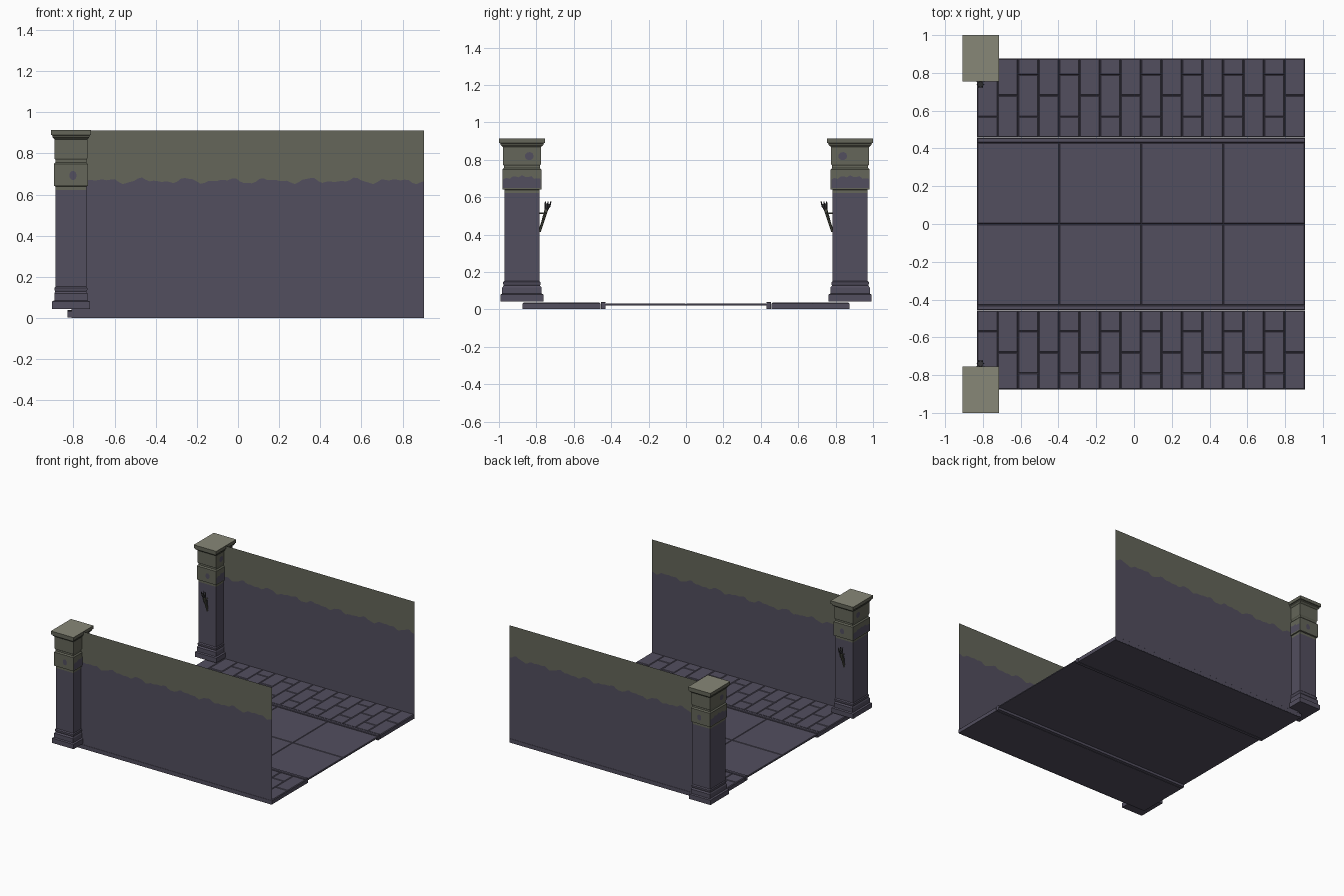
import bpy, bmesh, math
from mathutils import Vector

if "Cube" in bpy.data.objects:
    bpy.data.objects.remove(bpy.data.objects["Cube"])


def material(name, col):
    m = bpy.data.materials.new(name)
    m.diffuse_color = (*col, 1)
    m.use_nodes = True
    m.node_tree.nodes["Principled BSDF"].inputs["Base Color"].default_value = m.diffuse_color
    return m


STONE = material("purple stone", (0.085, 0.077, 0.113))
MOSS = material("olive moss", (0.128, 0.133, 0.100))
CAP = material("pale moss", (0.245, 0.245, 0.185))
IRON = material("dark iron", (0.035, 0.034, 0.038))
CX, CY = -0.8125, 0.8775      # pillar centre


def make(name, bm, mats, fix=True):
    if fix:
        bmesh.ops.recalc_face_normals(bm, faces=bm.faces)
    me = bpy.data.meshes.new(name)
    bm.to_mesh(me)
    bm.free()
    for m in mats:
        me.materials.append(m)
    ob = bpy.data.objects.new(name, me)
    bpy.context.collection.objects.link(ob)
    return ob


def loft(bm, rings, mat=lambda z: 0):
    """Join equal-length point rings and close both ends."""
    vs = [[bm.verts.new(p) for p in r] for r in rings]
    n = len(vs[0])
    for a, b in zip(vs, vs[1:]):
        for i in range(n):
            f = bm.faces.new((a[i], a[(i + 1) % n], b[(i + 1) % n], b[i]))
            f.material_index = mat(f.calc_center_median().z)
    for r in (vs[0], vs[-1]):
        f = bm.faces.new(r)
        f.material_index = mat(r[0].co.z)


def rect(x0, x1, y0, y1, z):
    return [(x0, y0, z), (x1, y0, z), (x1, y1, z), (x0, y1, z)]


def slab(bm, x0, x1, y0, y1, z0, z1, c=0.005):
    """Block with chamfered upper edges, leaving a V groove to its neighbour."""
    loft(bm, [rect(x0, x1, y0, y1, z0), rect(x0, x1, y0, y1, z1 - c),
              rect(x0 + c, x1 - c, y0 + c, y1 - c, z1)])


def tube(bm, p, q, r0, r1, n=6):
    p, q = Vector(p), Vector(q)
    d = (q - p).normalized()
    u = d.cross(Vector((1, 0, 0)))
    if u.length < 0.1:
        u = d.cross(Vector((0, 0, 1)))
    u.normalize()
    v = d.cross(u)
    ang = [2 * math.pi * i / n for i in range(n)]
    loft(bm, [[c + r * (u * math.cos(a) + v * math.sin(a)) for a in ang]
              for c, r in ((p, r0), (q, r1))])


def border(x):
    """Wavy lower limit of the moss."""
    return (0.667 + 0.009 * math.sin(x * 31) + 0.006 * math.sin(x * 53 + 1)
            + 0.004 * math.sin(x * 97))


def floor():
    # road slabs
    bm = bmesh.new()
    w = 1.735 / 4
    for i in range(4):
        for y in (-0.43, 0):
            slab(bm, -0.83 + i * w, -0.83 + (i + 1) * w, y, y + 0.43, 0.022, 0.033, 0.004)
    make("road_slabs", bm, [STONE])


def walkway(side, s):
    # running-bond bricks
    bm = bmesh.new()
    w = 1.735 / 16
    for i in range(16):
        cuts = [0.458, 0.68, 0.875] if i % 2 else [0.458, 0.568, 0.79, 0.875]
        for a, b in zip(cuts, cuts[1:]):
            y0, y1 = sorted((a * s, b * s))
            slab(bm, -0.83 + i * w, -0.83 + (i + 1) * w, y0, y1, 0.003, 0.036)
    make(side + "_walkway_bricks", bm, [STONE])
    # curb
    bm = bmesh.new()
    y0, y1 = sorted((0.43 * s, 0.455 * s))
    slab(bm, -0.83, 0.905, y0, y1, 0.003, 0.04, 0.003)
    make(side + "_curb", bm, [STONE])


def wall(side, s):
    # single-sheet wall, moss above the wavy border
    bm = bmesh.new()
    n = 90
    cols = []
    for i in range(n + 1):
        x = -0.81 + 1.715 * i / n
        cols.append([bm.verts.new((x, 0.874 * s, z)) for z in (0, border(x * s), 0.912)])
    for a, b in zip(cols, cols[1:]):
        for k in (0, 1):
            q = [a[k], b[k], b[k + 1], a[k + 1]]
            f = bm.faces.new(q if s < 0 else q[::-1])
            f.material_index = k
    make(side + "_wall", bm, [STONE, MOSS], False)


def pillar(side, s):
    # stepped square profile: half width x, half width y, height
    prof = [(.0925, .115, .043), (.0925, .115, .08), (.081, .105, .085), (.081, .105, .118),
            (.076, .097, .128), (.080, .100, .138), (.080, .100, .146), (.075, .093, .153),
            (.075, .093, .622), (.075, .093, .64), (.083, .104, .642), (.083, .104, .748),
            (.075, .096, .757), (.075, .096, .768), (.080, .101, .776), (.080, .101, .868),
            (.090, .115, .880), (.090, .115, .888), (.0965, .1225, .890), (.0965, .1225, .915)]
    bm = bmesh.new()
    loft(bm, [rect(CX - a, CX + a, s * CY - b, s * CY + b, z) for a, b, z in prof],
         lambda z: 2 if z > 0.914 else 1 if z > 0.625 else 0)
    make(side + "_pillar", bm, [STONE, MOSS, CAP])

    # bare stone patches showing through the moss
    bm = bmesh.new()

    def plate(pts):
        bm.faces.new([bm.verts.new(p) for p in pts])
    for e in (-1, 1):
        xb, xu = CX + e * 0.0845, CX + e * 0.0815
        top = []
        for i in range(13):
            t = -0.1 + 0.2 * i / 12
            z = 0.69 + 0.022 * math.sin((i + 1) / 14 * math.pi) + 0.006 * math.sin(i * 2.3)
            top.append((xb, s * CY + t, z))
        plate([(xb, s * CY - .1, .65)] + top + [(xb, s * CY + .1, .65)])
        ang = [2 * math.pi * i / 9 for i in range(9)]
        plate([(xu, s * 0.838 + .024 * math.cos(a), .82 + .022 * math.sin(a)) for a in ang])
        plate([(CX + .01 + .018 * math.cos(a), s * CY + e * .1055, .693 + .023 * math.sin(a))
               for a in ang])
    make(side + "_bare_stone_patches", bm, [STONE])


def torch(side, s):
    x = CX
    # slanted handle with wall bracket
    bm = bmesh.new()
    tube(bm, (x, s * .782, .415), (x, s * .745, .54), .005, .010)
    tube(bm, (x, s * .79, .515), (x, s * .75, .515), .004, .004)
    for e in (-1, 1):
        tube(bm, (x + e * .003, s * .784, .43), (x + e * .018, s * .752, .52), .003, .003, 4)
    make(side + "_torch_handle", bm, [MOSS])
    # pronged cup
    bm = bmesh.new()
    tube(bm, (x, s * .746, .535), (x, s * .738, .565), .010, .017, 8)
    for i in range(6):
        a = i * math.pi / 3
        dx, dy = math.cos(a), math.sin(a)
        tube(bm, (x + .013 * dx, s * .742 + .013 * dy, .545),
             (x + .019 * dx, s * .737 + .017 * dy, .578), .004, .003, 4)
    make(side + "_torch_cup", bm, [IRON])


floor()
for side, s in (("front", -1), ("back", 1)):
    walkway(side, s)
    wall(side, s)
    pillar(side, s)
    torch(side, s)
